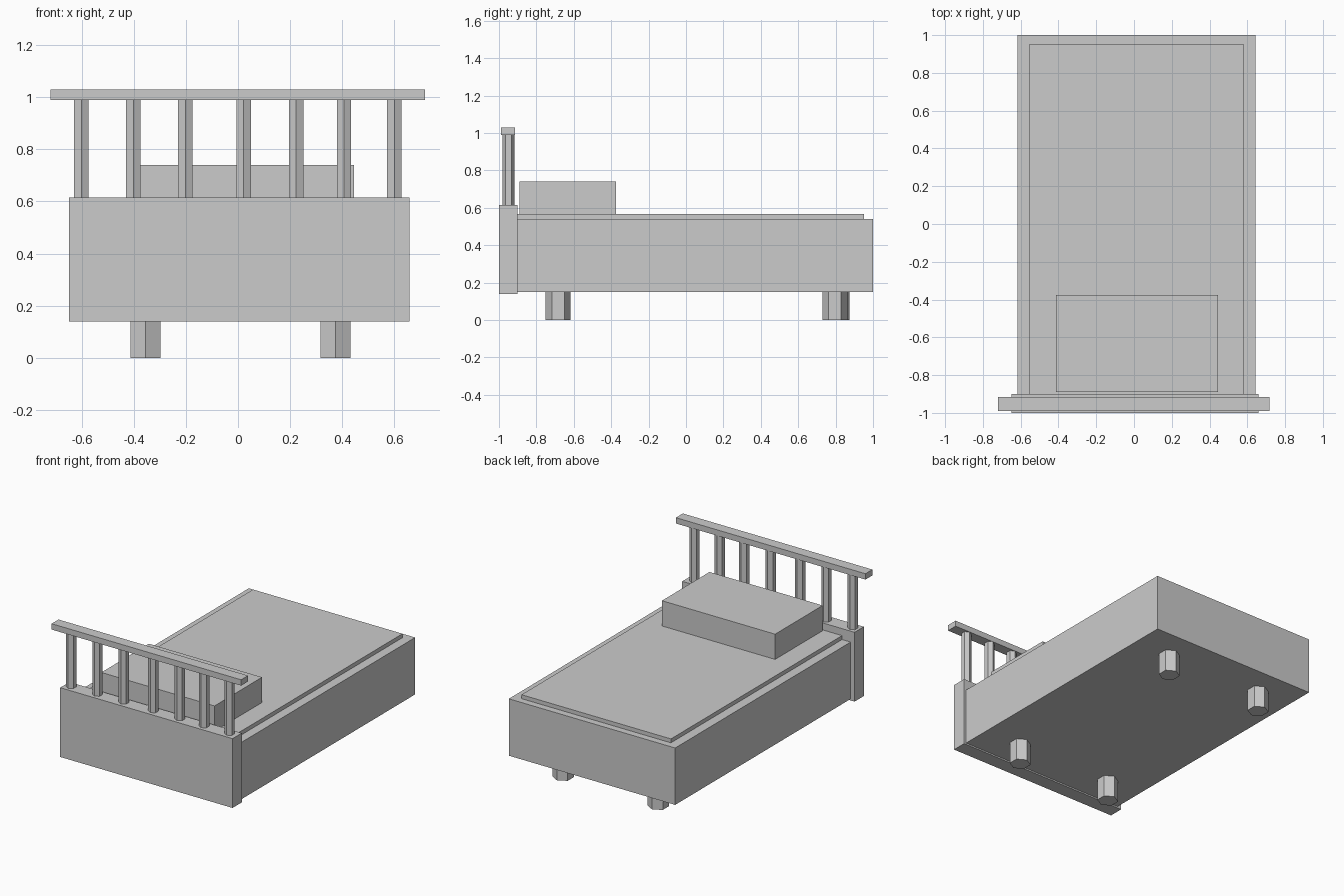
import bpy
from math import pi

if "Cube" in bpy.data.objects:
    bpy.data.objects.remove(bpy.data.objects["Cube"])


def box(name, x, y, z):
    """Box spanning the given (min, max) ranges."""
    bpy.ops.mesh.primitive_cube_add(
        size=1, location=[(a + b) / 2 for a, b in (x, y, z)])
    ob = bpy.context.object
    ob.name = name
    ob.scale = [b - a for a, b in (x, y, z)]
    bpy.ops.object.transform_apply(location=False, rotation=False, scale=True)
    return ob


def hex_post(name, x, y, z0, z1, r):
    """Upright six-sided post with corners pointing along +y and -y."""
    bpy.ops.mesh.primitive_cylinder_add(
        vertices=6, radius=r, depth=z1 - z0, location=(x, y, (z0 + z1) / 2))
    ob = bpy.context.object
    ob.name = name
    return ob


# Bed body
box("bed_base", (-0.618, 0.643), (-0.90, 1.0), (0.15, 0.54))
box("mattress", (-0.553, 0.58), (-0.90, 0.953), (0.54, 0.567))
box("pillow", (-0.413, 0.445), (-0.89, -0.375), (0.567, 0.74))

# Headboard: solid panel, spindles and top rail
box("headboard_panel", (-0.648, 0.659), (-1.0, -0.90), (0.14, 0.615))
box("headboard_rail", (-0.72, 0.717), (-0.99, -0.915), (0.99, 1.03))
for i, x in enumerate((-0.601, -0.402, -0.202, 0.022, 0.223, 0.407, 0.60)):
    hex_post(f"spindle_{i + 1}", x, -0.948, 0.615, 0.99, 0.032)

# Short legs
for name, x, y in (("front_left_leg", -0.355, -0.684),
                   ("front_right_leg", 0.374, -0.684),
                   ("back_left_leg", -0.355, 0.807),
                   ("back_right_leg", 0.374, 0.796)):
    hex_post(name, x, y, 0.0, 0.15, 0.067)
